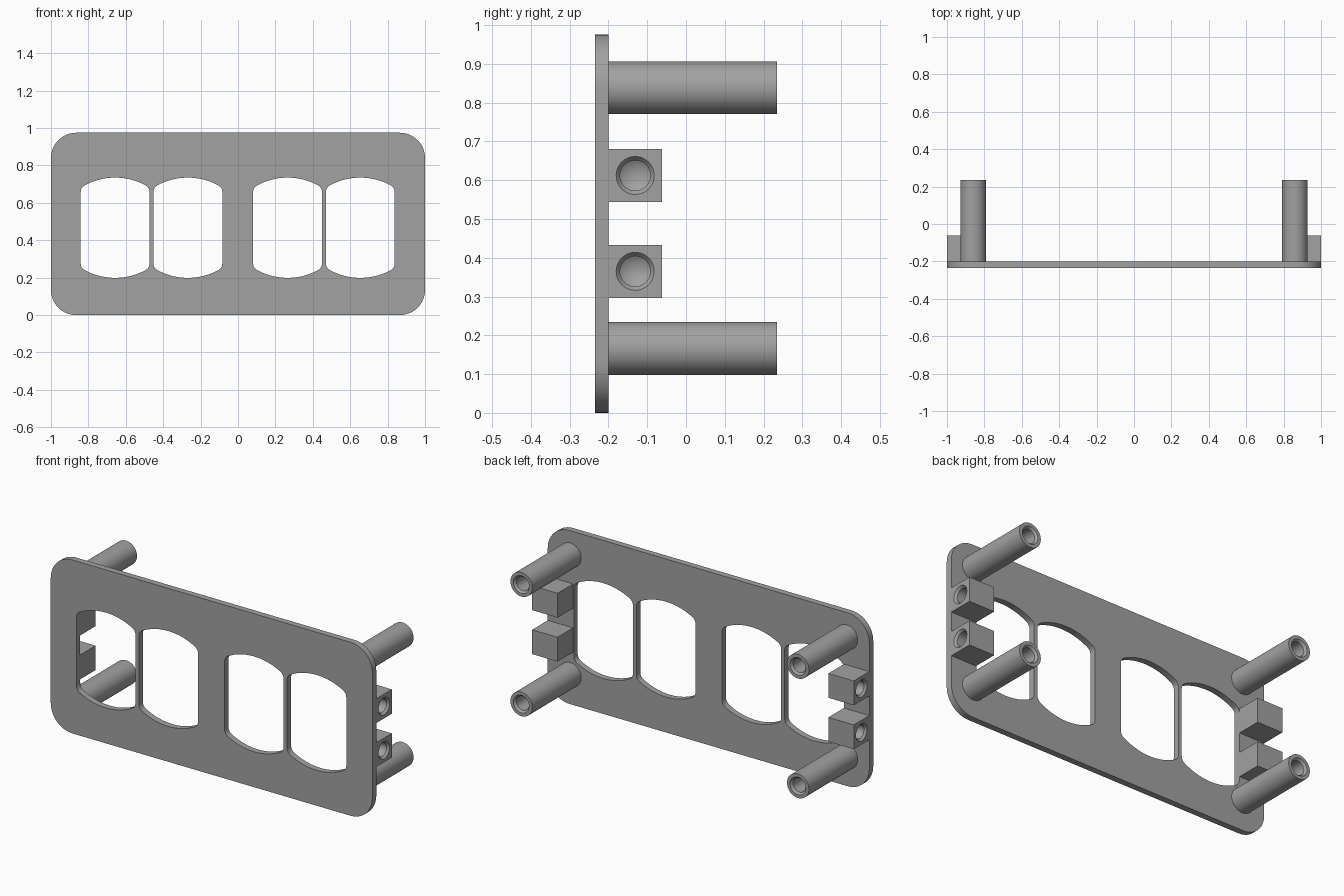
import bpy, bmesh, math
from mathutils import Vector

if "Cube" in bpy.data.objects:
    bpy.data.objects.remove(bpy.data.objects["Cube"])

grey = bpy.data.materials.new("matte grey")
grey.diffuse_color = (0.36, 0.36, 0.36, 1)
grey.use_nodes = True
grey.node_tree.nodes["Principled BSDF"].inputs["Base Color"].default_value = grey.diffuse_color

FRONT, BACK, HEIGHT = -0.235, -0.20, 0.975


def finish(obj, smooth=True):
    obj.data.materials.clear()
    obj.data.materials.append(grey)
    bpy.ops.object.select_all(action='DESELECT')
    obj.select_set(True)
    bpy.context.view_layer.objects.active = obj
    if smooth:
        bpy.ops.object.shade_smooth_by_angle(angle=math.radians(30))
    return obj


def arc(cx, cz, r, a0, a1, n):
    return [(cx + r * math.cos(a0 + (a1 - a0) * i / n),
             cz + r * math.sin(a0 + (a1 - a0) * i / n)) for i in range(n + 1)]


def rounded_rect(w, z0, z1, r):
    pts = []
    for k, (cx, cz) in enumerate([(w - r, z1 - r), (r - w, z1 - r),
                                  (r - w, z0 + r), (w - r, z0 + r)]):
        pts += arc(cx, cz, r, k * math.pi / 2, (k + 1) * math.pi / 2, 12)
    return pts


def window(cx, cz=0.467, w=0.184, h=0.268, big=0.34, r=0.04):
    # straight sides, bowed top and bottom, small rounded corners
    dz = math.sqrt((big - r) ** 2 - (w - r) ** 2)
    a = math.atan2(dz, w - r)
    top = arc(w - r, h - big + dz, r, 0, a, 6)
    top += arc(0, h - big, big, a, math.pi - a, 24)[1:-1]
    top += arc(r - w, h - big + dz, r, math.pi - a, math.pi, 6)
    return [(cx + x, cz + z) for x, z in top] + [(cx - x, cz - z) for x, z in top]


def lathe(name, profile, origin, axis, seg=48):
    # spins (radius, distance) points about an axis through origin
    bm = bmesh.new()
    rings = []
    for r, d in profile:
        if r == 0:
            rings.append([bm.verts.new((0, 0, d))] * seg)
        else:
            rings.append([bm.verts.new((r * math.cos(t), r * math.sin(t), d))
                          for t in (2 * math.pi * i / seg for i in range(seg))])
    for a, b in zip(rings, rings[1:]):
        for i in range(seg):
            j = (i + 1) % seg
            bm.faces.new(list(dict.fromkeys((a[i], a[j], b[j], b[i]))))
    bmesh.ops.recalc_face_normals(bm, faces=bm.faces)
    mesh = bpy.data.meshes.new(name)
    bm.to_mesh(mesh)
    bm.free()
    obj = bpy.data.objects.new(name, mesh)
    bpy.context.collection.objects.link(obj)
    obj.location = origin
    obj.rotation_euler = Vector(axis).to_track_quat('Z', 'Y').to_euler()
    return obj


# Face plate with four windows
curve = bpy.data.curves.new("face_plate", 'CURVE')
curve.dimensions, curve.fill_mode = '2D', 'BOTH'
curve.extrude = (BACK - FRONT) / 2
for outline in [rounded_rect(1, 0, HEIGHT, 0.135)] + [
        window(x) for x in (-0.657, -0.268, 0.265, 0.654)]:
    s = curve.splines.new('POLY')
    s.points.add(len(outline) - 1)
    for p, (x, z) in zip(s.points, outline):
        p.co = (x, z, 0, 1)
    s.use_cyclic_u = True
plate = bpy.data.objects.new("face_plate", curve)
bpy.context.collection.objects.link(plate)
plate.rotation_euler.x = math.pi / 2
plate.location.y = (FRONT + BACK) / 2
plate.select_set(True)
bpy.context.view_layer.objects.active = plate
bpy.ops.object.convert(target='MESH')
plate = bpy.context.object
bm = bmesh.new()
bm.from_mesh(plate.data)
bmesh.ops.remove_doubles(bm, verts=bm.verts, dist=1e-5)
bmesh.ops.recalc_face_normals(bm, faces=bm.faces)
bm.to_mesh(plate.data)
bm.free()
finish(plate)

BORE, MOUTH, LIP = 0.039, 0.049, 0.012
for side, sx in (("left", -1), ("right", 1)):
    # Standoff posts with a blind screw hole in the free end
    for level, z in (("lower", 0.166), ("upper", 0.838)):
        L = 0.234 - BACK
        post = [(0, 0), (0.068, 0), (0.068, L), (MOUTH, L), (BORE, L - LIP),
                (BORE, L - 0.25), (0, L - 0.275)]
        finish(lathe(f"{side}_{level}_post", post, (sx * 0.86, BACK, z), (0, 1, 0)))

    # Side blocks with a blind screw hole in the outer face
    for level, z in (("lower", 0.365), ("upper", 0.612)):
        bpy.ops.mesh.primitive_cube_add(size=1, location=(sx * 0.921, -0.131, z))
        block = bpy.context.object
        block.name = f"{side}_{level}_block"
        block.scale = (0.158, 0.138, 0.137)
        bpy.ops.object.transform_apply(location=False, rotation=False, scale=True)
        drill = lathe("drill", [(0, -0.125), (BORE, -0.10), (BORE, -LIP), (MOUTH, 0),
                                (MOUTH, 0.03), (0, 0.03)], (sx, -0.131, z), (sx, 0, 0))
        drill.hide_render = True
        cut = block.modifiers.new("screw_hole", 'BOOLEAN')
        cut.object, cut.operation, cut.solver = drill, 'DIFFERENCE', 'EXACT'
        bpy.context.view_layer.objects.active = block
        bpy.ops.object.modifier_apply(modifier=cut.name)
        bpy.data.objects.remove(drill)
        finish(block)
